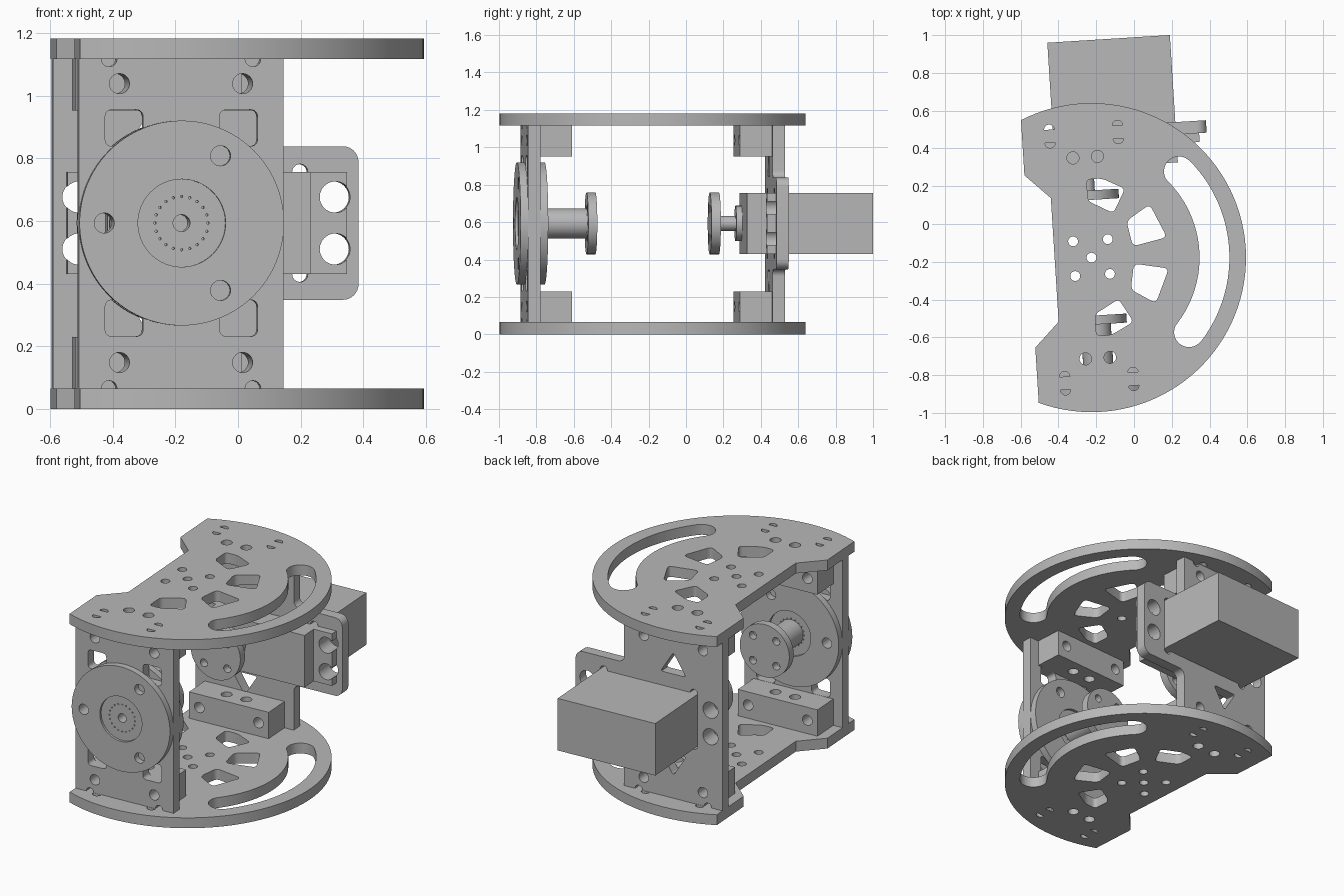
import bpy, bmesh
from math import sin, cos, pi, radians
from mathutils import Matrix, Vector

old = bpy.data.objects.get("Cube")
if old:
    bpy.data.objects.remove(old)

grey = bpy.data.materials.new("plain_grey")
grey.use_nodes = True
grey.diffuse_color = (0.48, 0.48, 0.48, 1)
grey.node_tree.nodes["Principled BSDF"].inputs["Base Color"].default_value = grey.diffuse_color

# Whole assembly is turned slightly about the middle of the round end plates
FRAME = Matrix.Translation((-0.225, -0.178, 0)) @ Matrix.Rotation(radians(3.6), 4, 'Z')
UPRIGHT = Matrix.Rotation(pi / 2, 4, 'X')
T = 0.065            # sheet thickness
H = 1.182            # total height
ZC = 0.593           # axle height
W = 0.327            # half width of the upright plates


def arc(cx, cy, r, a0, a1, n=16):
    step = radians(a1 - a0) / n
    return [(cx + r * cos(radians(a0) + i * step), cy + r * sin(radians(a0) + i * step))
            for i in range(n + 1)]


def circle(cx, cy, r, n=32):
    return arc(cx, cy, r, 0, 360, n)[:-1]


def rounded(pts, r):
    """Round every corner of a polygon."""
    out = []
    for i, p in enumerate(pts):
        p, a, b = Vector(p), Vector(pts[i - 1]), Vector(pts[(i + 1) % len(pts)])
        s, e = p + (a - p).normalized() * r, p + (b - p).normalized() * r
        for k in range(6):
            t = k / 5
            out.append(tuple(s * (1 - t) ** 2 + p * 2 * t * (1 - t) + e * t * t))
    return out


def mirror_y(pts):
    return [(x, -y) for x, y in pts]


def box(x0, x1, y0, y1):
    return [(x0, y0), (x1, y0), (x1, y1), (x0, y1)]


def finish(ob):
    ob.data.materials.clear()
    ob.data.materials.append(grey)
    bpy.ops.object.select_all(action='DESELECT')
    ob.select_set(True)
    bpy.context.view_layer.objects.active = ob
    bpy.ops.object.shade_smooth_by_angle(angle=radians(30))
    return ob


def sheet(name, loops, lo, hi, upright=False):
    """Extrude an outline with holes, flat (lo..hi in z) or upright (lo..hi in depth)."""
    cu = bpy.data.curves.new(name, 'CURVE')
    cu.dimensions, cu.fill_mode, cu.extrude = '2D', 'BOTH', (hi - lo) / 2
    for loop in loops:
        sp = cu.splines.new('POLY')
        sp.points.add(len(loop) - 1)
        for pt, (x, y) in zip(sp.points, loop):
            pt.co = (x, y, 0, 1)
        sp.use_cyclic_u = True
    tmp = bpy.data.objects.new(name + "_tmp", cu)
    bpy.context.collection.objects.link(tmp)
    me = bpy.data.meshes.new_from_object(tmp.evaluated_get(bpy.context.evaluated_depsgraph_get()))
    bpy.data.objects.remove(tmp)
    bpy.data.curves.remove(cu)
    mid = (lo + hi) / 2
    place = Matrix.Translation((0, mid, 0)) @ UPRIGHT if upright else Matrix.Translation((0, 0, mid))
    me.transform(FRAME @ place)
    bm = bmesh.new()
    bm.from_mesh(me)
    bmesh.ops.remove_doubles(bm, verts=bm.verts, dist=1e-5)
    bmesh.ops.recalc_face_normals(bm, faces=bm.faces)
    bm.to_mesh(me)
    bm.free()
    me.name = name
    ob = bpy.data.objects.new(name, me)
    bpy.context.collection.objects.link(ob)
    return finish(ob)


# Round end plates with windows, bolt holes and a curved slot
R = 0.818
outline = [(-0.327, -0.457), (-0.327, -0.75)] + arc(0, 0, R, -113.6, 113.6, 72)[1:-1]
outline += [(-0.327, 0.75), (-0.327, 0.457), (-0.195, 0.328), (-0.195, -0.328)]
slot = arc(0, 0, 0.73, -41, 41, 40) + arc(0.65 * cos(radians(41)), 0.65 * sin(radians(41)), 0.079, 41, 221)[1:-1]
slot += arc(0, 0, 0.572, 41, -41, 40) + arc(0.65 * cos(radians(41)), -0.65 * sin(radians(41)), 0.079, 139, 319)[1:-1]
windows = [rounded([(0.197, 0.182), (0.222, 0.046), (0.405, 0.083), (0.325, 0.262)], 0.03),
           rounded([(0, 0.415), (0, 0.3), (0.13, 0.228), (0.2, 0.353), (0.08, 0.415)], 0.025)]
holes = [outline, slot, circle(0, 0, 0.026)] + windows + [mirror_y(w) for w in windows]
for s in (-1, 1):
    for t in (-1, 1):
        holes += [circle(s * 0.092, t * 0.092, 0.026), circle(s * 0.065, t * 0.533, 0.032)]
        for d in (arc(s * 0.181, 0.69, 0.027, 0, 180), arc(s * 0.181, 0.62, 0.027, 180, 360)):
            holes.append(d if t > 0 else mirror_y(d))
sheet("bottom_plate", holes, 0, T)
sheet("top_plate", holes, H - T, H)

# Upright plates, notched where they meet the end plates
SX = 0.163           # motor centre line
bottom = [(-W, T)] + arc(-0.23, T, 0.025, 180, 0) + arc(0.23, T, 0.025, 180, 0) + [(W, T)]
top = [(W, H - T)] + arc(0.23, H - T, 0.025, 0, -180) + arc(-0.23, H - T, 0.025, 0, -180) + [(-W, H - T)]
bolts = [circle(s * 0.197, ZC + t * 0.445, 0.032) for s in (-1, 1) for t in (-1, 1)]
disc_bolts = [circle(0.248 * cos(radians(a)), ZC + 0.248 * sin(radians(a)), 0.032) for a in (60, 180, 300)]

corner_windows = []
for t in (-1, 1):
    for x0 in (-0.243, 0.123):
        z = sorted((ZC + t * 0.245, ZC + t * 0.362))
        corner_windows.append(rounded(box(x0, x0 + 0.122, *z), 0.025))
# the disc bolt holes meet the right windows' corners only where clear of them
sheet("front_plate", [bottom + top, circle(0, ZC, 0.027)] + bolts + corner_windows + disc_bolts[1:2],
      -0.688, -0.622, True)

ear = arc(0.365, ZC - 0.283, 0.038, 180, 90, 8) + arc(0.6, ZC - 0.195, 0.05, -90, 0, 8)
ear += arc(0.6, ZC + 0.195, 0.05, 0, 90, 8) + arc(0.365, ZC + 0.283, 0.038, 270, 180, 8)
triangles = [rounded([(-0.085, ZC + t * 0.25), (0.085, ZC + t * 0.25), (0, ZC + t * 0.385)], 0.02)
             for t in (-1, 1)]
motor_bolts = [circle(SX + s * 0.41, ZC + t * 0.083, 0.05) for s in (-1, 1) for t in (-1, 1)]
reliefs = [circle(SX + s * 0.3, ZC + t * 0.163, 0.025) for s in (-1, 1) for t in (-1, 1)]
sheet("back_plate", [bottom + ear + top] + bolts + triangles + motor_bolts + reliefs, 0.622, 0.688, True)

# Motor: body, mounting tabs with open bolt slots, output boss and shaft
sheet("motor_body", [box(SX - 0.325, SX + 0.325, ZC - 0.163, ZC + 0.163)], 0.475, 1.15, True)
side = [(0.447, -0.163)] + arc(0.41, -0.083, 0.05, -42, -318, 20)
side += arc(0.41, 0.083, 0.05, -42, -318, 20) + [(0.447, 0.163)]
side += [(-x, -y) for x, y in side]
sheet("motor_tabs", [[(SX + x, ZC + y) for x, y in side]], 0.575, 0.622, True)
sheet("motor_boss", [circle(0, ZC, 0.095)], 0.443, 0.478, True)
sheet("motor_shaft", [circle(0, ZC, 0.04)], 0.352, 0.446, True)

# Coupling flanges facing each other
flange = [circle(0, ZC, 0.165, 48)]
flange += [circle(0.11 * cos(radians(a)), ZC + 0.11 * sin(radians(a)), 0.024) for a in (45, 135, 225, 315)]
sheet("motor_flange", flange, 0.305, 0.355, True)
sheet("axle_flange", flange, -0.355, -0.307, True)
sheet("axle_hub", [circle(0, ZC, 0.08, 48)], -0.6, -0.35, True)

# Bearing discs on both sides of the front plate, with a recessed middle
rim = [circle(0, ZC, W, 96), circle(0, ZC, 0.14, 64)] + disc_bolts
dots = [circle(0.085 * cos(k * pi / 10), ZC + 0.085 * sin(k * pi / 10), 0.004, 8) for k in range(20)]
core = [circle(0, ZC, 0.14, 64), circle(0, ZC, 0.027)] + dots
sheet("outer_disc", rim, -0.728, -0.688, True)
sheet("outer_disc_core", core, -0.713, -0.688, True)
sheet("inner_disc", rim, -0.622, -0.58, True)
sheet("inner_disc_core", core, -0.622, -0.597, True)

# Corner blocks joining uprights to end plates, drilled both ways
for side_name, v0, v1 in (("front", -0.622, -0.45), ("back", 0.45, 0.622)):
    for level, z0, z1 in (("lower", T, 0.23), ("upper", H - 0.23, H - T)):
        zc = ZC + (0.445 if level == "upper" else -0.445)
        block = sheet(f"{side_name}_{level}_block",
                      [box(-0.265, 0.265, z0, z1)] + [circle(s * 0.197, zc, 0.032) for s in (-1, 1)],
                      v0, v1, True)
        for s in (-1, 1):
            drill = sheet("drill", [circle(s * 0.065, 0.533 * (1 if v0 > 0 else -1), 0.032)], z0 - 0.05, z1 + 0.05)
            drill.hide_render = True
            mod = block.modifiers.new("drilled", 'BOOLEAN')
            mod.operation, mod.solver, mod.object = 'DIFFERENCE', 'EXACT', drill
            bpy.context.view_layer.objects.active = block
            bpy.ops.object.modifier_apply(modifier=mod.name)
            bpy.data.objects.remove(drill)
        finish(block)
